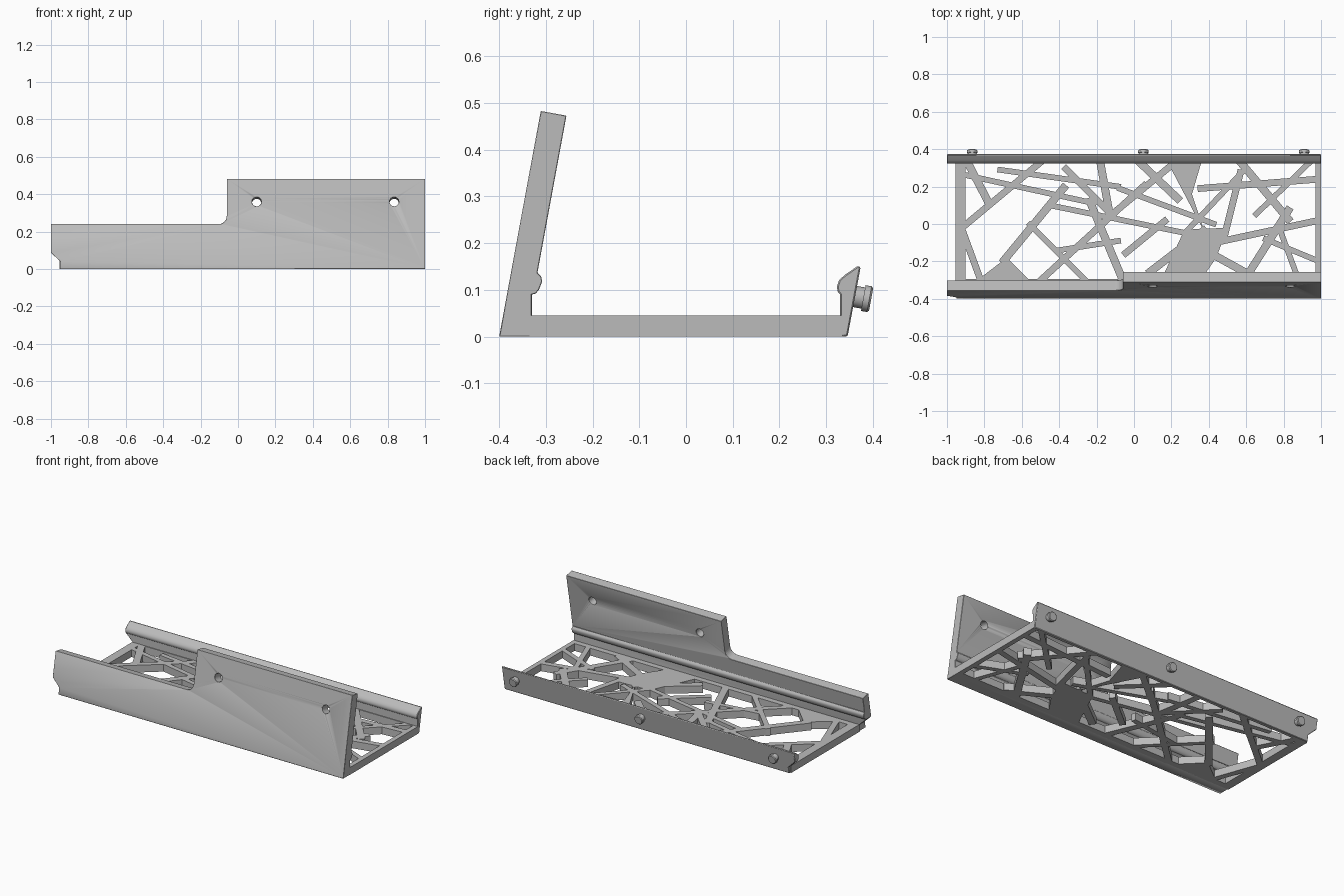
import bpy, bmesh, math
from mathutils import Vector, Matrix, geometry

if "Cube" in bpy.data.objects:
    bpy.data.objects.remove(bpy.data.objects["Cube"])

TILT = math.radians(10.4)
NORMAL = Vector((0, math.cos(TILT), -math.sin(TILT)))   # shared lean of both walls

grey = bpy.data.materials.new("light grey")
grey.use_nodes = True
grey.diffuse_color = (0.5, 0.5, 0.5, 1)
grey.node_tree.nodes["Principled BSDF"].inputs["Base Color"].default_value = (0.5, 0.5, 0.5, 1)


def finish(name, bm):
    bmesh.ops.recalc_face_normals(bm, faces=bm.faces)
    mesh = bpy.data.meshes.new(name)
    bm.to_mesh(mesh)
    bm.free()
    mesh.materials.append(grey)
    ob = bpy.data.objects.new(name, mesh)
    bpy.context.collection.objects.link(ob)
    return ob


def prism(name, points, depth):
    """Extrude a closed outline of 3D points along a vector."""
    bm = bmesh.new()
    face = bm.faces.new([bm.verts.new(p) for p in points])
    out = bmesh.ops.extrude_face_region(bm, geom=[face])
    moved = [g for g in out["geom"] if isinstance(g, bmesh.types.BMVert)]
    bmesh.ops.translate(bm, verts=moved, vec=depth)
    return finish(name, bm)


def rod(name, centre, radius, length, radius2=None):
    """Cylinder along the wall normal."""
    bm = bmesh.new()
    turn = NORMAL.to_track_quat('Z', 'Y').to_matrix().to_4x4()
    bmesh.ops.create_cone(bm, cap_ends=True, segments=32, radius1=radius,
                          radius2=radius2 or radius, depth=length,
                          matrix=Matrix.Translation(centre) @ turn)
    return finish(name, bm)


def cut(ob, cutter):
    cutter.hide_render = True
    cutter.hide_set(True)
    mod = ob.modifiers.new("cut", 'BOOLEAN')
    mod.operation = 'DIFFERENCE'
    mod.solver = 'EXACT'
    mod.object = cutter


def soften(ob):
    mod = ob.modifiers.new("soft edges", 'BEVEL')
    mod.width = 0.004
    mod.limit_method = 'ANGLE'
    mod.angle_limit = math.radians(50)


def smooth(ob):
    bpy.ops.object.select_all(action='DESELECT')
    ob.select_set(True)
    bpy.context.view_layer.objects.active = ob
    bpy.ops.object.shade_smooth_by_angle(angle=math.radians(35))


# Leaning walls, swept along x
front_profile = [(-.4, 0), (-.311, .483), (-.256, .473), (-.318, .137), (-.31, .128),
                 (-.308, .118), (-.315, .1), (-.322, .092), (-.33, .09), (-.33, 0)]
rear_profile = [(.33, 0), (.346, 0), (.374, .149), (.369, .152), (.34, .132), (.328, .121),
                (.323, .107), (.325, .096), (.33, .09)]
front_wall = prism("front_wall", [(-1, y, z) for y, z in front_profile], (2, 0, 0))
rear_lip = prism("rear_lip", [(-1, y, z) for y, z in rear_profile], (2, 0, 0))

# Step in the front wall, with a rounded inner corner
r = 0.045
corner = [(-.06 - r + r * math.sin(a), .24 + r - r * math.cos(a))
          for a in [math.pi / 2 * i / 8 for i in range(9)]]
outline = [(-1.2, .24)] + corner + [(-.06, .8), (-1.2, .8)]
slope = math.tan(TILT)
step = prism("step_cutter", [Vector((x, -.4 + z * slope, z)) - NORMAL * .1
                             for x, z in outline], NORMAL * .3)
cut(front_wall, step)

# Round holes through the tall part
for x in (.1, .835):
    cut(front_wall, rod("hole_cutter", (x, -.305, .355), .025, .3))

# Chamfered notch at the lower right end of both walls
notch = prism("notch_cutter", [(x, -1, z) for x, z in
              [(-1.2, -.1), (-.95, -.1), (-.95, .04), (-1.0, .088), (-1.2, .088)]], (0, 2, 0))
for wall in (front_wall, rear_lip):
    cut(wall, notch)
    soften(wall)
    smooth(wall)

# Pegs on the outside of the rear lip
for x in (-.865, .05, .91):
    base = Vector((x, .36, .086))
    for name, start, length, r1, r2 in (("peg_neck", 0, .024, .023, .023),
                                        ("peg_head", .02, .013, .028, .028),
                                        ("peg_tip", .033, .004, .028, .024)):
        smooth(rod(name, base + NORMAL * (start + length / 2), r1, length, r2))

# Lattice floor: struts and filled patches, in hundredths
struts = [
    (-94, 27, -21, 11), (-92, -2, -50, 33), (-89, 33, -77, 10), (-72, 29, -8, 20),
    (-93, 0, -82, -30), (-70, -20, -37, 20), (-56, 0, -24, -32), (-52, -32, 6, 21),
    (-24, 13, -6, -30), (-40, -14, -8, -9), (-37, 30, -12, 5), (-18, 33, -13, 5),
    (-45, 10, 43, -8), (-12, 5, 22, 33), (3, 33, 24, 13), (-8, 19, 43, 0),
    (-5, -16, 17, 2), (8, -26, 38, -3), (27, -5, 60, 30), (35, 19, 99, 24),
    (57, 33, 83, 2), (65, 5, 94, 33), (43, -10, 99, 2), (59, -30, 83, 8),
    (78, -3, 88, -30), (48, -8, 57, 28), (38, -14, 67, -30), (70, -8, 99, -20)]
patches = [[(-85, -31), (-68, -18), (-55, -31)],
           [(27, -3), (50, -2), (44, -18), (35, -31), (14, -31)],
           [(18, 33), (36, 33), (31, 16), (38, -5)]]
X0, X1, Y0, Y1 = -.955, 1, -.335, .335


def box(a, b, c, d):
    return [(a, c), (b, c), (b, d), (a, d)]


shapes = [box(X0, -.9, Y0, Y1), box(.97, X1, Y0, Y1),
          box(X0, X1, Y0, -.295), box(X0, X1, .325, Y1)]
shapes += [[(x / 100, y / 100) for x, y in p] for p in patches]
for i, s in enumerate(struts):
    a, b = Vector(s[:2]) / 100, Vector(s[2:]) / 100
    along = (b - a).normalized()
    side = along.orthogonal() * (.015 + .003 * (i % 3))
    a, b = a - along * .01, b + along * .01
    shapes.append([a - side, b - side, b + side, a + side])

coords, faces = [], []
for s in shapes:
    if sum(s[i - 1][0] * s[i][1] - s[i][0] * s[i - 1][1] for i in range(len(s))) < 0:
        s = s[::-1]
    faces.append(list(range(len(coords), len(coords) + len(s))))
    coords += [Vector(p) for p in s]
verts, _, tris, _, _, owners = geometry.delaunay_2d_cdt(coords, [], faces, 0, 1e-5)

# Keep every cell covered by a shape, then thicken the merged sheet
bm = bmesh.new()
vs = [bm.verts.new((v.x, v.y, 0)) for v in verts]
for tri, owner in zip(tris, owners):
    mid = sum((verts[i] for i in tri), Vector((0, 0))) / len(tri)
    if owner and X0 < mid.x < X1 and Y0 < mid.y < Y1:
        bm.faces.new([vs[i] for i in tri])
bmesh.ops.delete(bm, geom=[v for v in bm.verts if not v.link_faces], context='VERTS')
out = bmesh.ops.extrude_face_region(bm, geom=bm.faces[:], use_keep_orig=True)
bmesh.ops.translate(bm, vec=(0, 0, .045),
                    verts=[g for g in out["geom"] if isinstance(g, bmesh.types.BMVert)])
finish("lattice_floor", bm)
